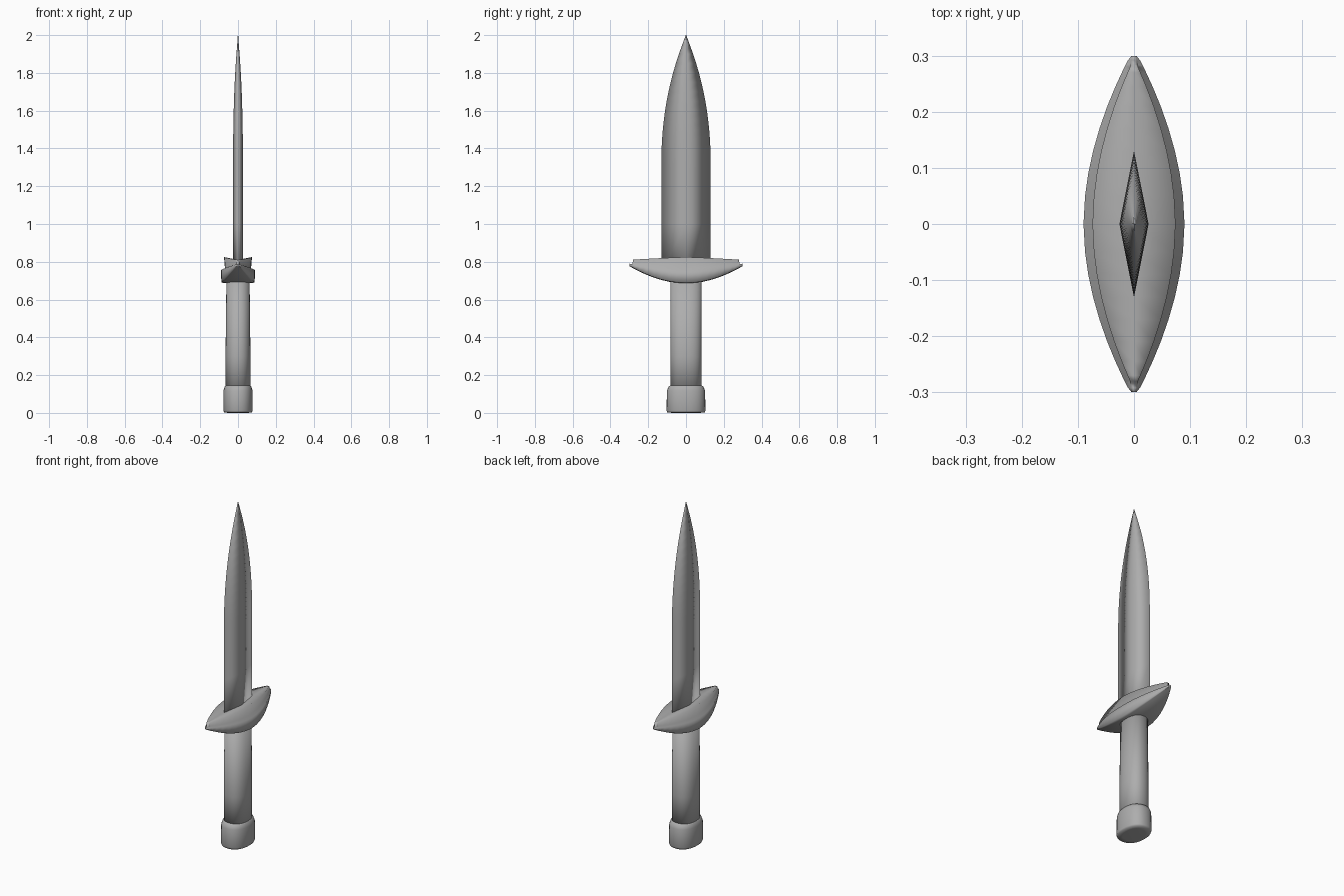
import bpy
import math

if "Cube" in bpy.data.objects:
    bpy.data.objects.remove(bpy.data.objects["Cube"])

# Dark grey metal shared by all parts
grey = bpy.data.materials.new("dark_grey")
grey.diffuse_color = (0.42, 0.42, 0.42, 1)
grey.use_nodes = True
grey.node_tree.nodes["Principled BSDF"].inputs["Base Color"].default_value = grey.diffuse_color


def loft(name, rings):
    """Skin a list of equal-length closed rings, cap both ends, shade smooth."""
    n = len(rings[0])
    verts = [p for ring in rings for p in ring]
    faces = []
    for r in range(len(rings) - 1):
        for i in range(n):
            j = (i + 1) % n
            faces.append((r * n + i, r * n + j, (r + 1) * n + j, (r + 1) * n + i))
    faces.append(tuple(reversed(range(n))))
    last = (len(rings) - 1) * n
    faces.append(tuple(range(last, last + n)))
    mesh = bpy.data.meshes.new(name)
    mesh.from_pydata(verts, [], faces)
    mesh.materials.append(grey)
    obj = bpy.data.objects.new(name, mesh)
    bpy.context.collection.objects.link(obj)
    bpy.ops.object.select_all(action='DESELECT')
    obj.select_set(True)
    bpy.context.view_layer.objects.active = obj
    bpy.ops.object.mode_set(mode='EDIT')
    bpy.ops.mesh.select_all(action='SELECT')
    bpy.ops.mesh.remove_doubles(threshold=0.0002)
    bpy.ops.mesh.normals_make_consistent(inside=False)
    bpy.ops.object.mode_set(mode='OBJECT')
    bpy.ops.object.shade_smooth()
    return obj


def oval(rx, ry, z, n=32, power=2.3):
    """Slightly squared oval ring at height z."""
    ring = []
    for i in range(n):
        a = 2 * math.pi * i / n
        c, s = math.cos(a), math.sin(a)
        ring.append((math.copysign(abs(c) ** (2 / power), c) * rx,
                     math.copysign(abs(s) ** (2 / power), s) * ry, z))
    return ring


# Blade: diamond section, straight then curving in to the point
blade = []
for z in [0.74, 1.0, 1.3] + [1.3 + 0.7 * i / 14 for i in range(1, 15)]:
    t = max(0, (z - 1.3) / 0.7)
    w = max(0.131 * (1 - t ** 2.2), 0.0015)
    d = max(0.026 * (1 - t ** 2.5), 0.001)
    blade.append([(d, 0, z), (0, w, z), (-d, 0, z), (0, -w, z)])
loft("blade", blade)

# Grip: long oval handle
loft("grip", [oval(0.066, 0.083, 0.10), oval(0.066, 0.083, 0.3),
              oval(0.061, 0.082, 0.73)])

# Pommel: wider oval cap with a sloped shoulder
loft("pommel", [oval(0.05, 0.068, 0.0), oval(0.074, 0.099, 0.002),
                oval(0.077, 0.103, 0.012),
                oval(0.077, 0.101, 0.118), oval(0.070, 0.092, 0.140),
                oval(0.064, 0.082, 0.146)])


# Guard: boat-shaped section swept along y, with a narrower raised rim on top
def guard_section(y):
    u = abs(y) / 0.30
    bottom = 0.685 + 0.092 * u ** 1.9
    edge = 0.756 + 0.030 * u ** 1.5
    outer = 0.09 * (1 - (abs(y) / 0.312) ** 1.9)
    if abs(y) > 0.296:
        outer = 0.005
    if abs(y) > 0.281:
        neck = rim = outer * 0.5
        neck_z, rim_z, mid_z = edge + 0.001, edge + 0.003, edge + 0.004
    else:
        rim = 0.074 * (1 - (abs(y) / 0.295) ** 1.9)
        neck = rim * 0.93
        neck_z = edge + 0.007
        rim_z = 0.825 - 0.015 * u ** 1.2
        mid_z = rim_z - 0.016 * (1 - u)
    half = [(outer * 0.85, bottom + 0.002), (outer * 0.98, bottom + 0.1 * (edge - bottom)),
            (outer, edge), (neck, neck_z), (rim, rim_z)]
    pts = [(0, bottom)] + half + [(0, mid_z)] + [(-x, z) for x, z in reversed(half)]
    return [(x, y, z) for x, z in pts]


side = [0.05, 0.09, 0.13, 0.17, 0.21, 0.245, 0.27, 0.28, 0.284, 0.292, 0.299]
stations = [-y for y in reversed(side)] + [0] + side
loft("guard", [guard_section(y) for y in stations])
